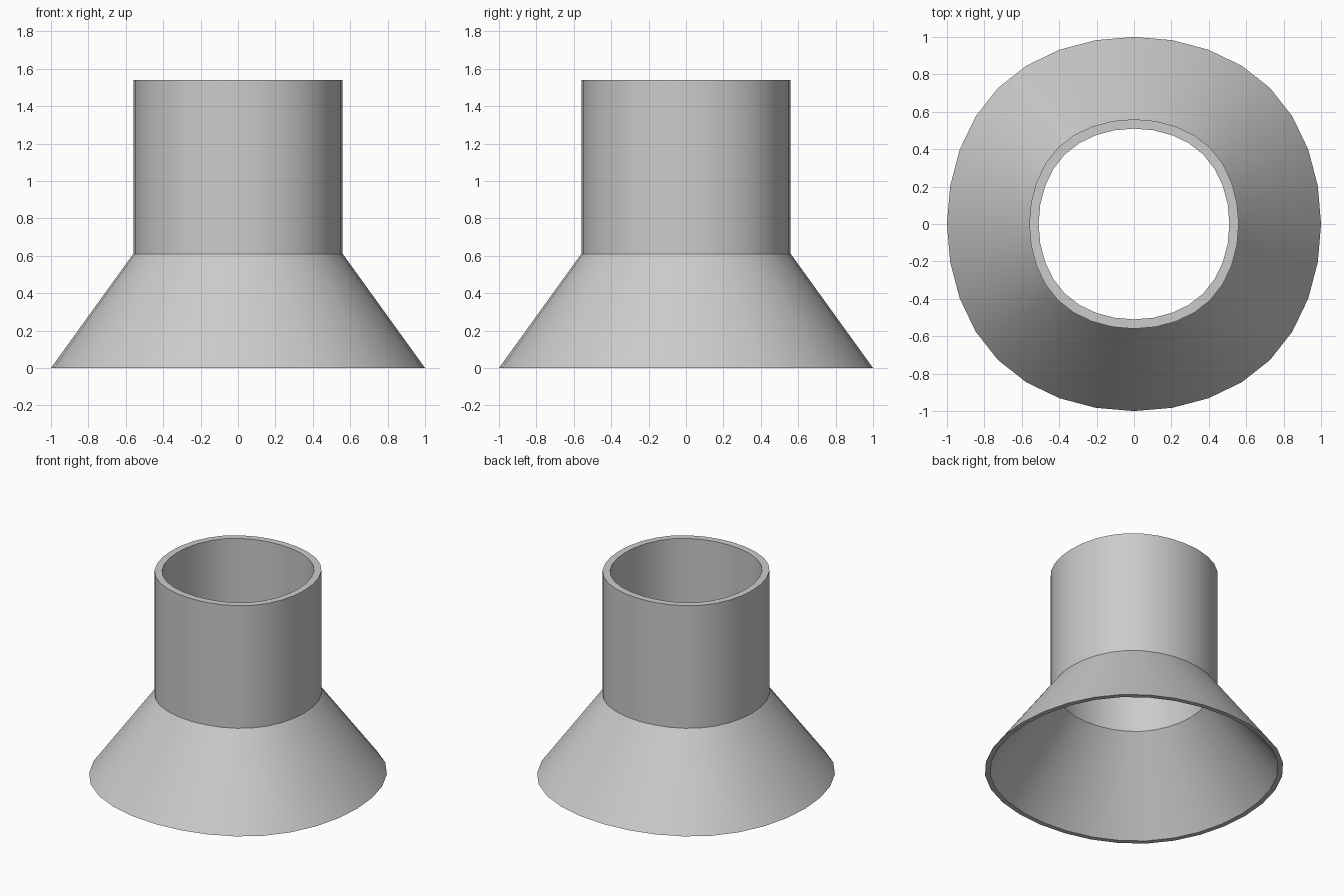
import bpy, bmesh

if "Cube" in bpy.data.objects:
    bpy.data.objects.remove(bpy.data.objects["Cube"])

# Closed wall profile as (half width, height): outside upwards, then inside downwards
PROFILE = [(1.0, 0.0), (0.56, 0.61), (0.56, 1.54),
           (0.51, 1.54), (0.51, 0.60), (0.965, 0.0)]
CAGE = 48 / 44  # a square cage shrinks by this much when subdivided

# Square rings forming the cage of the flared spout
bm = bmesh.new()
crease = bm.edges.layers.float.new("crease_edge")
rings = []
for r, z in PROFILE:
    s = r * CAGE
    rings.append([bm.verts.new((x * s, y * s, z))
                  for x, y in ((1, 1), (-1, 1), (-1, -1), (1, -1))])
for a, b in zip(rings, rings[1:] + rings[:1]):
    for i in range(4):
        j = (i + 1) % 4
        bm.faces.new((a[i], a[j], b[j], b[i]))

# Crease every ring so the profile corners stay crisp
for ring in rings:
    for i in range(4):
        bm.edges.get((ring[i], ring[(i + 1) % 4]))[crease] = 1.0
bmesh.ops.recalc_face_normals(bm, faces=bm.faces)

mesh = bpy.data.meshes.new("flared_spout")
bm.to_mesh(mesh)
bm.free()
spout = bpy.data.objects.new("flared_spout", mesh)
bpy.context.collection.objects.link(spout)
bpy.context.view_layer.objects.active = spout
spout.select_set(True)

# Round the cage into 32 sides, then shade smooth between the sharp rims
sub = spout.modifiers.new("round", 'SUBSURF')
sub.levels = sub.render_levels = 3
bpy.ops.object.modifier_apply(modifier=sub.name)
bpy.ops.object.shade_smooth_by_angle(angle=0.5)
